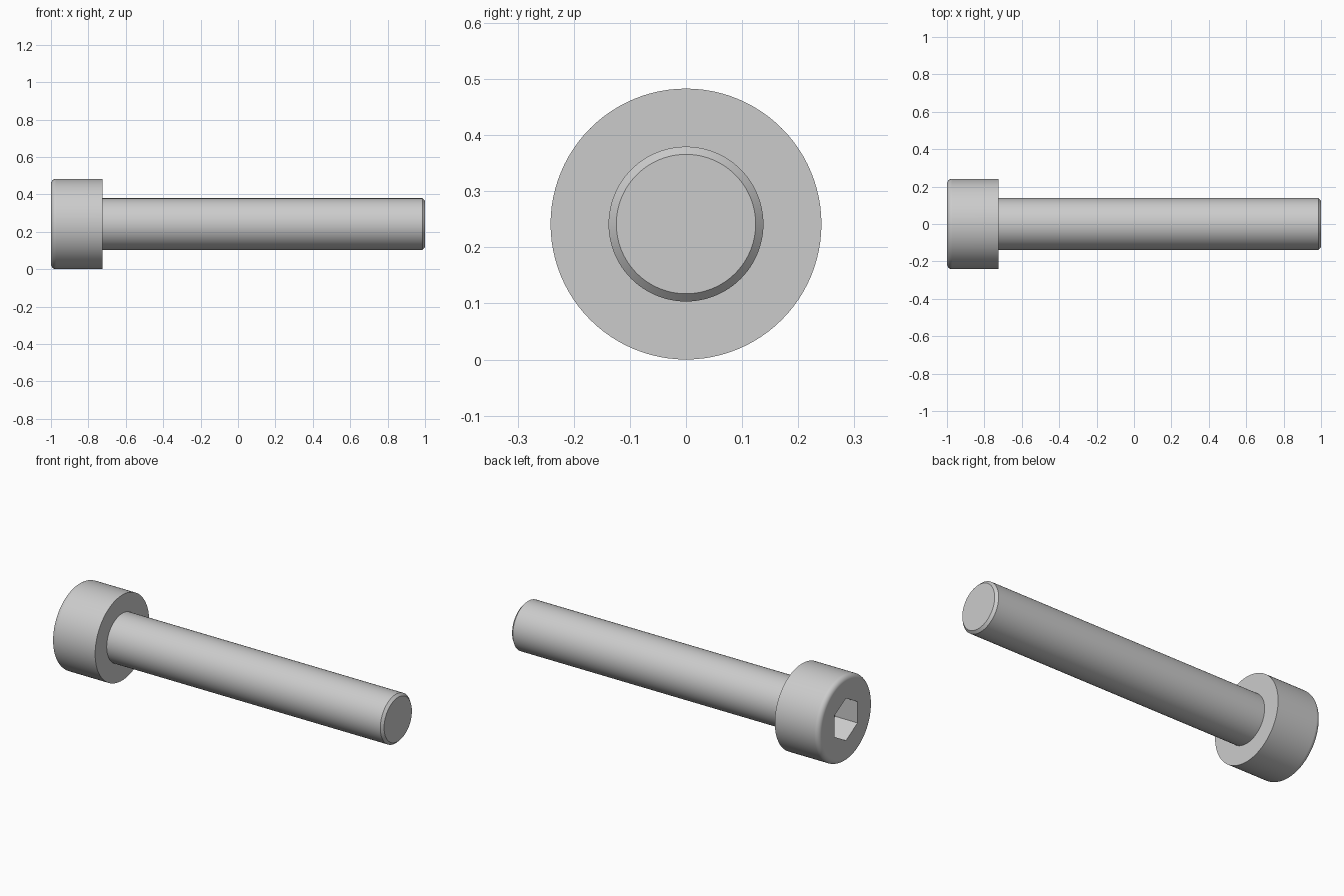
import bpy, bmesh, math

if "Cube" in bpy.data.objects:
    bpy.data.objects.remove(bpy.data.objects["Cube"])

SEG = 96
R_HEAD, R_SHAFT = 0.2414, 0.138
X_HEAD, X_UNDER, X_TIP = -1.0, -0.724, 1.0
FILLET, CHAMFER = 0.0276, 0.0138
HEX_FLAT, HEX_DEPTH = 0.1035, 0.14     # half width across flats, socket depth


def circle(r):
    return lambda t: r


def hexagon(a):
    # radius of a hexagon with flats facing +-y and corners at top and bottom
    sixth = math.pi / 3
    return lambda t: a / math.cos((t + sixth / 2) % sixth - sixth / 2)


# Profile along x: socket floor, socket mouth, rounded head, shank, chamfered tip
profile = [(X_HEAD + HEX_DEPTH, hexagon(HEX_FLAT)), (X_HEAD, hexagon(HEX_FLAT))]
for i in range(9):
    a = i / 8 * math.pi / 2
    profile.append((X_HEAD + FILLET * (1 - math.cos(a)),
                    circle(R_HEAD - FILLET * (1 - math.sin(a)))))
profile += [(X_UNDER, circle(R_HEAD)), (X_UNDER, circle(R_SHAFT)),
            (X_TIP - CHAMFER, circle(R_SHAFT)), (X_TIP, circle(R_SHAFT - CHAMFER))]

# Skin the rings into one closed solid
bm = bmesh.new()
rings = []
for x, radius in profile:
    ring = []
    for k in range(SEG):
        t = 2 * math.pi * k / SEG
        r = radius(t)
        ring.append(bm.verts.new((x, r * math.cos(t), R_HEAD + r * math.sin(t))))
    rings.append(ring)
for a, b in zip(rings, rings[1:]):
    for k in range(SEG):
        n = (k + 1) % SEG
        bm.faces.new((a[k], a[n], b[n], b[k]))
bm.faces.new(rings[0])
bm.faces.new(rings[-1])
bmesh.ops.recalc_face_normals(bm, faces=bm.faces)

mesh = bpy.data.meshes.new("socket_head_screw")
bm.to_mesh(mesh)
bm.free()
screw = bpy.data.objects.new("socket_head_screw", mesh)
bpy.context.collection.objects.link(screw)

# Smooth round sides, crisp edges, flat-looking end faces
bpy.context.view_layer.objects.active = screw
screw.select_set(True)
bpy.ops.object.shade_smooth_by_angle(angle=math.radians(30))
wn = screw.modifiers.new("weighted_normals", 'WEIGHTED_NORMAL')
wn.keep_sharp = True
